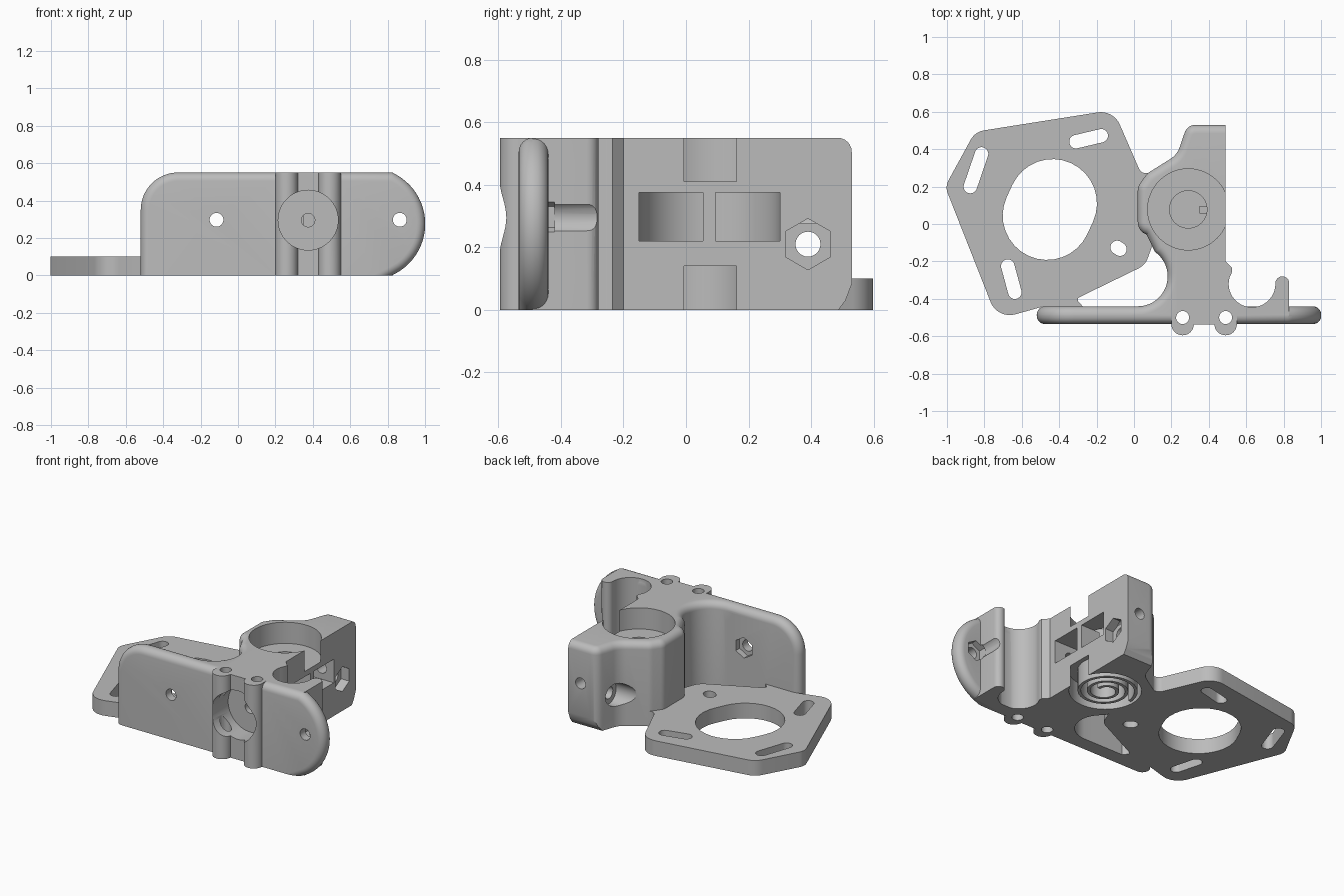
import bpy, bmesh, math
from mathutils import Vector

cube = bpy.data.objects.get("Cube")
if cube:
    bpy.data.objects.remove(cube, do_unlink=True)

TOP = 0.55
grey = bpy.data.materials.new("plain_grey")
grey.use_nodes = True
grey.diffuse_color = (0.5, 0.5, 0.5, 1)
grey.node_tree.nodes["Principled BSDF"].inputs["Base Color"].default_value = (0.5, 0.5, 0.5, 1)


def arc(cx, cy, r, a0, a1, n=24):
    return [(cx + r * math.cos(math.radians(a0 + (a1 - a0) * i / n)),
             cy + r * math.sin(math.radians(a0 + (a1 - a0) * i / n))) for i in range(n + 1)]


def circle(cx, cy, r, n=48):
    return arc(cx, cy, r, 0, 360, n)[:-1]


def hexagon(cx, cy, r):
    return arc(cx, cy, r, 90, 450, 6)[:-1]


def slot(x0, y0, x1, y1, r):
    a = math.degrees(math.atan2(y1 - y0, x1 - x0))
    return arc(x0, y0, r, a + 90, a + 270, 16) + arc(x1, y1, r, a - 90, a + 90, 16)


def rounded(points, n=8):
    """Polygon whose corners (x, y, radius) are rounded off."""
    out = []
    for i, (x, y, r) in enumerate(points):
        p = Vector((x, y))
        if r == 0:
            out.append((x, y))
            continue
        d1 = (Vector(points[i - 1][:2]) - p).normalized()
        d2 = (Vector(points[(i + 1) % len(points)][:2]) - p).normalized()
        half = d1.angle(d2) / 2
        c = p + (d1 + d2).normalized() * r / math.sin(half)
        s, e = [p + d * r / math.tan(half) - c for d in (d1, d2)]
        a0 = math.atan2(s.y, s.x)
        turn = (math.atan2(e.y, e.x) - a0 + math.pi) % (2 * math.pi) - math.pi
        out += arc(c.x, c.y, r, math.degrees(a0), math.degrees(a0 + turn), n)
    return out


def prism(name, pts, lo, hi, axis="z", bevel_rule=None):
    """Extrude a 2D outline along an axis, rounding the edges picked by the rule."""
    place = {"z": lambda a, b, t: (a, b, t), "y": lambda a, b, t: (a, t, b),
             "x": lambda a, b, t: (t, a, b)}[axis]
    bm = bmesh.new()
    rings = [[bm.verts.new(place(a, b, t)) for a, b in pts] for t in (lo, hi)]
    for ring in rings:
        bm.faces.new(ring)
    for i in range(len(pts)):
        bm.faces.new((rings[0][i - 1], rings[0][i], rings[1][i], rings[1][i - 1]))
    bmesh.ops.recalc_face_normals(bm, faces=bm.faces)
    if bevel_rule:
        edges = [e for e in bm.edges if bevel_rule(e.verts[0].co, e.verts[1].co)]
        bmesh.ops.bevel(bm, geom=edges, offset=0.045, offset_type='OFFSET', segments=6,
                        profile=0.5, affect='EDGES', clamp_overlap=False)
    mesh = bpy.data.meshes.new(name)
    bm.to_mesh(mesh)
    bm.free()
    mesh.materials.append(grey)
    obj = bpy.data.objects.new(name, mesh)
    bpy.context.collection.objects.link(obj)
    return obj


def combine(target, other, operation):
    mod = target.modifiers.new("combine", 'BOOLEAN')
    mod.operation, mod.solver, mod.object = operation, 'EXACT', other
    bpy.context.view_layer.objects.active = target
    bpy.ops.object.modifier_apply(modifier=mod.name)
    bpy.data.objects.remove(other, do_unlink=True)


# Main block with the half-round channel and its hook
outline = rounded([(0.49, -0.2, 0), (0.49, 0.53, 0), (0.285, 0.53, 0.06), (0.23, 0.37, 0.12),
                   (0.07, 0.27, 0.08), (0.02, 0.2, 0.07), (0.02, -0.04, 0.07)])
outline += arc(0.02, -0.28, 0.16, 55, -90)
outline += [(-0.03, -0.44), (-0.03, -0.49), (0.2, -0.49), (0.2, -0.537), (0.55, -0.537),
            (0.55, -0.49), (0.83, -0.49)]
outline += arc(0.793, -0.317, 0.037, 0, 180, 12) + arc(0.631, -0.32, 0.125, 0, -195)
outline += [(0.525, -0.255), (0.525, -0.235)]


def block_rim(a, b):
    m = (a + b) / 2
    on_top = a.z > TOP - 0.001 and b.z > TOP - 0.001
    return on_top and ((m.x < 0.3 and m.y > -0.446) or m.y > 0.52)


block = prism("bracket_body", outline, 0, TOP, "z", block_rim)

# Carriage wall with a soft rim
wall_outline = [(-0.52, 0)] + arc(0.70, 0.275, 0.301, -66, 66)
wall_outline[1] = (wall_outline[1][0], 0)
wall_outline[-1] = (wall_outline[-1][0], TOP)
wall_outline += arc(-0.32, TOP - 0.2, 0.2, 90, 180, 16)
wall = prism("carriage_wall", wall_outline, -0.535, -0.44, "y",
             lambda a, b: abs(a.y - b.y) < 0.001 and max(a.z, b.z) > 0.001)
combine(block, wall, 'UNION')

# Two vertical screw bosses on the front
for x in (0.26, 0.49):
    combine(block, prism("screw_boss", circle(x, -0.535, 0.06), 0, TOP), 'UNION')

# Motor plate
plate = prism("motor_plate", rounded([
    (-1.01, 0.2, 0.08), (-0.85, 0.493, 0.1), (-0.11, 0.61, 0.11), (0.04, 0.265, 0.04),
    (0.15, 0.29, 0), (0.2, 0, 0), (0.1, -0.11, 0), (0.06, -0.22, 0.1), (-0.31, -0.4, 0.015),
    (-0.27, -0.445, 0), (-0.27, -0.49, 0), (-0.46, -0.49, 0), (-0.46, -0.44, 0),
    (-0.5, -0.445, 0), (-0.73, -0.51, 0.11)]), 0, 0.1)
combine(block, plate, 'UNION')

# Everything cut away: outline, start, end, axis
cuts = [
    # motor opening, adjusting slots and plate hole
    (slot(-0.465, 0.045, -0.435, 0.11, 0.237), -0.1, 0.2, "z"),
    (slot(-0.31, 0.44, -0.175, 0.472, 0.036), -0.1, 0.2, "z"),
    (slot(-0.875, 0.2, -0.815, 0.375, 0.036), -0.1, 0.2, "z"),
    (slot(-0.675, -0.225, -0.637, -0.365, 0.036), -0.1, 0.2, "z"),
    (slot(-0.09, -0.125, -0.075, -0.135, 0.036), -0.1, 0.2, "z"),
    # bearing seats and shaft hole
    (circle(0.29, 0.078, 0.217, 64), 0.41, 0.7, "z"),
    (circle(0.29, 0.078, 0.217, 64), -0.1, 0.14, "z"),
    (circle(0.29, 0.078, 0.1), 0.16, 0.5, "z"),
    # gear chamber with side window
    (slot(0.29, 0.075, 0.8, 0.075, 0.225), 0.22, 0.375, "z"),
    # front socket and feed hole, back hole
    (circle(0.375, 0.295, 0.16, 64), -0.7, -0.41, "y"),
    (circle(0.375, 0.295, 0.036, 24), -0.5, 0.1, "y"),
    (circle(0.40, 0.295, 0.036, 24), 0.2, 0.7, "y"),
    # clamp screw, nut pocket and head recess
    (circle(0.39, 0.21, 0.04, 24), 0, 0.7, "x"),
    (hexagon(0.39, 0.21, 0.082), 0.43, 0.6, "x"),
    (circle(0.39, 0.21, 0.075, 32), 0, 0.29, "x"),
    # screw-head groove behind the wall
    (circle(0.865, 0.295, 0.055, 32), -0.45, -0.2, "y"),
    # slanted lower back edge
    ([(0.48, -0.01), (0.6, -0.01), (0.6, 0.09), (0.533, 0.09), (0.51, 0.03)], 0.2, 0.6, "x"),
]
# wall holes with nut pockets behind
for x in (-0.115, 0.865):
    cuts.append((circle(x, 0.297, 0.037, 24), -0.7, -0.3, "y"))
    cuts.append((hexagon(x, 0.297, 0.068), -0.48, -0.42, "y"))
# vertical boss holes
for x in (0.26, 0.49):
    cuts.append((circle(x, -0.5, 0.035, 24), -0.1, 0.7, "z"))
for pts, lo, hi, axis in cuts:
    combine(block, prism("cutter", pts, lo, hi, axis), 'DIFFERENCE')

# Support post in the window and spiral support in the lower seat
post = prism("window_post", [(0.35, 0.055), (0.49, 0.055), (0.49, 0.095), (0.35, 0.095)], 0.22, 0.375)


def spiral(offset, n=96):
    return [(0.29 + (0.05 + 0.14 * i / n + offset) * math.cos(5 * math.pi * i / n),
             0.078 + (0.05 + 0.14 * i / n + offset) * math.sin(5 * math.pi * i / n))
            for i in range(n + 1)]


support = prism("spiral_support", spiral(0.01) + spiral(-0.01)[::-1], 0, 0.141)

# Crisp edges, smooth curves
bpy.ops.object.select_all(action='DESELECT')
for obj in (block, post, support):
    obj.select_set(True)
bpy.context.view_layer.objects.active = block
bpy.ops.object.shade_smooth_by_angle(angle=math.radians(30))
